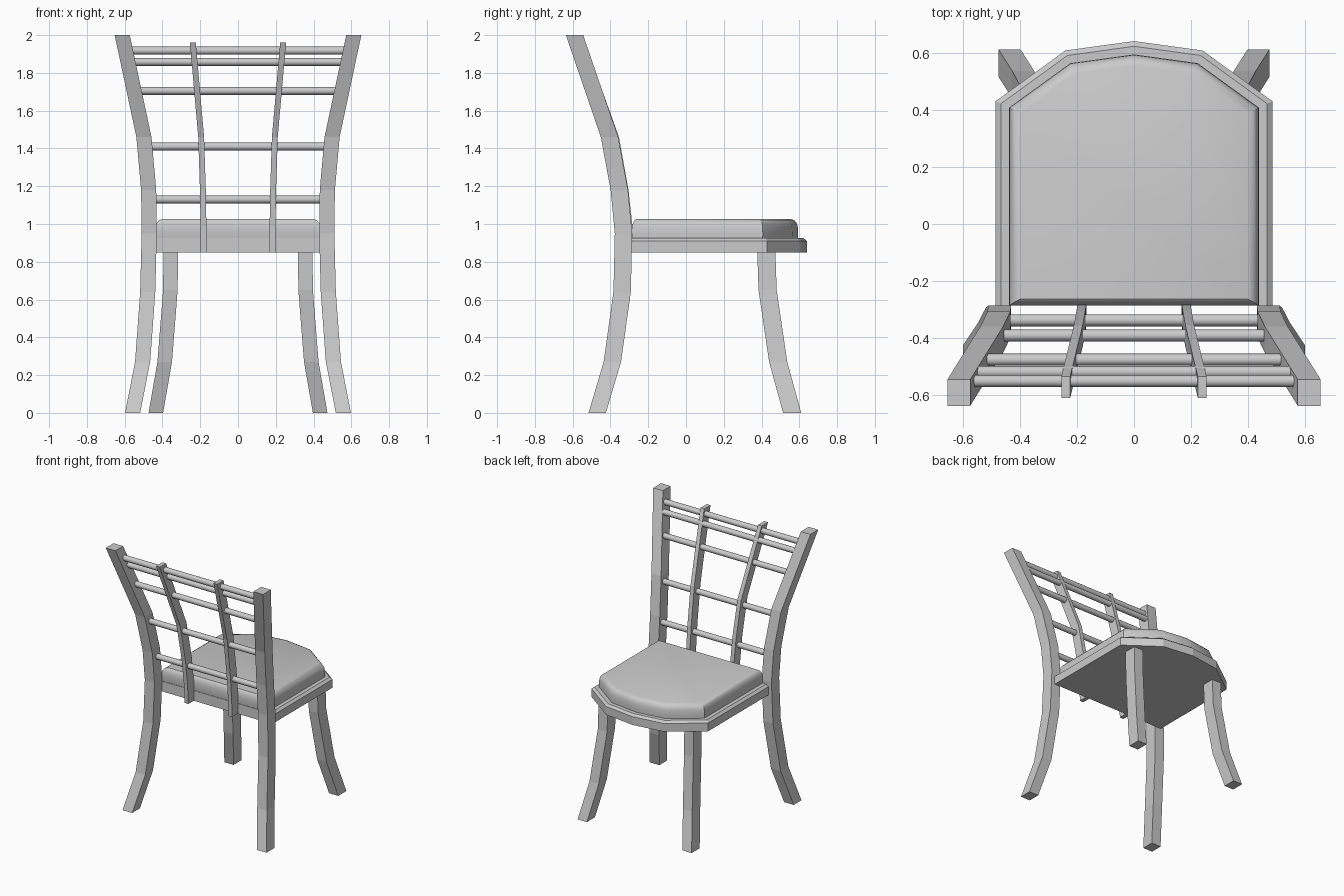
import bpy, bmesh
from mathutils import Vector

if "Cube" in bpy.data.objects:
    bpy.data.objects.remove(bpy.data.objects["Cube"])


def loft(name, rings, mirror=False, smooth=False):
    """Skin a stack of equal-length closed rings and cap both ends."""
    bm = bmesh.new()
    loops = [[bm.verts.new(p) for p in ring] for ring in rings]
    n = len(rings[0])
    for a, b in zip(loops, loops[1:]):
        for i in range(n):
            j = (i + 1) % n
            bm.faces.new((a[i], a[j], b[j], b[i]))
    bm.faces.new(loops[0][::-1])
    bm.faces.new(loops[-1])
    bmesh.ops.recalc_face_normals(bm, faces=bm.faces)
    mesh = bpy.data.meshes.new(name)
    bm.to_mesh(mesh)
    bm.free()
    obj = bpy.data.objects.new(name, mesh)
    bpy.context.collection.objects.link(obj)
    if mirror:
        obj.modifiers.new("Mirror", 'MIRROR').use_mirror_merge = False
    if smooth:
        shade(obj)
    return obj


def shade(obj):
    bpy.ops.object.select_all(action='DESELECT')
    obj.select_set(True)
    bpy.context.view_layer.objects.active = obj
    bpy.ops.object.shade_smooth_by_angle(angle=0.6)


def bar(name, path, w, d):
    """Rectangular bar with horizontal sections, mirrored in x."""
    w, d = w / 2, d / 2
    loft(name, [[(x - w, y - d, z), (x + w, y - d, z), (x + w, y + d, z), (x - w, y + d, z)]
                for x, y, z in path], mirror=True)


# Curved rear legs that continue up as the back posts
bar("back_post", [(.558, -.47, 0), (.505, -.39, .27), (.478, -.338, .64), (.47, -.331, .95),
                  (.473, -.353, 1.18), (.498, -.405, 1.46), (.613, -.59, 2)], .08, .092)

# Front legs, splayed at the feet
bar("front_leg", [(.435, .562, 0), (.388, .488, .27), (.358, .432, .65), (.356, .425, .86)],
    .077, .096)

# Upright back slats
bar("back_slat", [(.182, -.315, .85), (.183, -.322, 1), (.186, -.342, 1.18),
                  (.195, -.392, 1.46), (.239, -.572, 1.96)], .031, .075)

# Round cross rungs between the posts
for y, z, half in [(-.337, 1.13, .46), (-.39, 1.41, .48), (-.475, 1.705, .53),
                   (-.518, 1.858, .565), (-.55, 1.918, .575)]:
    bpy.ops.mesh.primitive_cylinder_add(vertices=12, radius=.021, depth=2 * half,
                                        location=(0, y, z), rotation=(0, 1.570796, 0))
    bpy.context.object.name = "back_rung"
    shade(bpy.context.object)

# Seat outline, counter-clockwise from the rear left corner
OUTLINE = [Vector(p) for p in [(-.484, -.285), (.484, -.285), (.484, .43), (.24, .607),
                               (0, .64), (-.24, .607), (-.484, .43)]]


def seat_ring(inset, rear, z):
    """Outline moved inwards by inset, its rear edge moved in by rear."""
    n, out = len(OUTLINE), []
    for i, p in enumerate(OUTLINE):
        e1 = (p - OUTLINE[i - 1]).normalized()
        e2 = (OUTLINE[(i + 1) % n] - p).normalized()
        n1, n2 = Vector((-e1.y, e1.x)), Vector((-e2.y, e2.x))
        q = p + (n1 + n2) * (inset / (1 + n1.dot(n2)))
        out.append((q.x, -.285 + rear if i < 2 else q.y, z))
    return out


# Wooden seat with a chamfered top edge
loft("seat", [seat_ring(0, 0, .848), seat_ring(0, 0, .91), seat_ring(.018, 0, .925)])

# Padded cushion with a rounded edge
cushion = [(.047, .004, .92), (.046, 0, .95), (.048, 0, .985), (.054, .004, 1.005),
           (.066, .012, 1.02), (.085, .022, 1.027)]
loft("cushion", [seat_ring(*c) for c in cushion], smooth=True)
